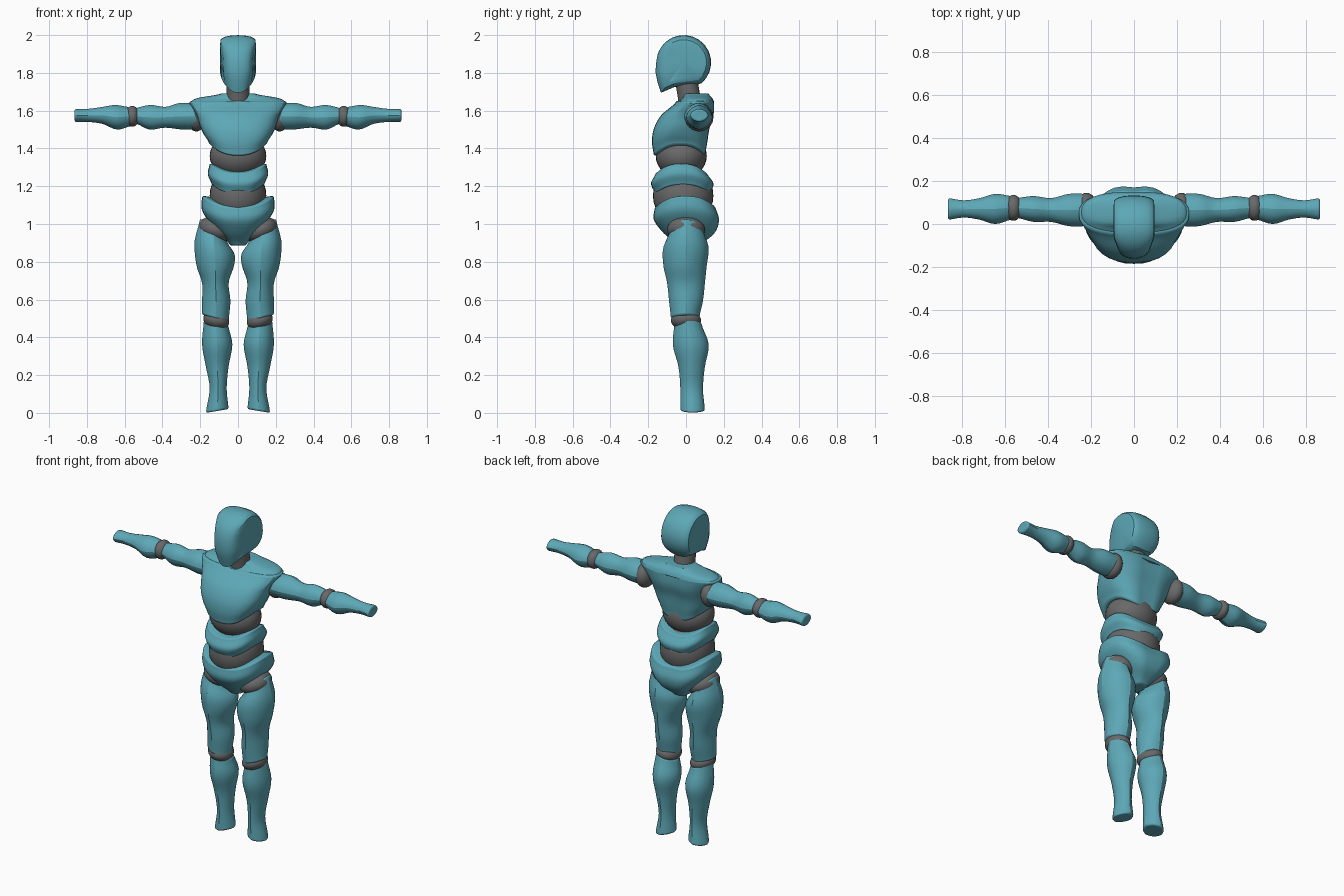
import bpy, bmesh
from math import sin, cos, pi, radians, sqrt, copysign
from mathutils import Vector

if "Cube" in bpy.data.objects:
    bpy.data.objects.remove(bpy.data.objects["Cube"], do_unlink=True)


def material(name, red, green, blue):
    made = bpy.data.materials.new(name)
    made.use_nodes = True
    colour = (red, green, blue, 1)
    made.diffuse_color = colour
    made.node_tree.nodes["Principled BSDF"].inputs["Base Color"].default_value = colour
    return made


TEAL = material("teal shell", .11, .39, .47)
GREY = material("grey joint", .14, .14, .14)
SIDES = 32
STEPS = 16


def skin(name, rings, mat, rim):
    """Bridge closed rings of points, cap both ends and round the rims."""
    bm = bmesh.new()
    loops = [[bm.verts.new(point) for point in ring] for ring in rings]
    for lower, upper in zip(loops, loops[1:]):
        for i in range(len(lower)):
            bm.faces.new((lower[i - 1], lower[i], upper[i], upper[i - 1]))
    for end in (loops[0], loops[-1]):
        centre = bm.verts.new(sum((v.co for v in end), Vector()) / len(end))
        for i in range(len(end)):
            bm.faces.new((end[i - 1], end[i], centre))
    bmesh.ops.recalc_face_normals(bm, faces=bm.faces)
    mesh = bpy.data.meshes.new(name)
    bm.to_mesh(mesh)
    bm.free()
    mesh.materials.append(mat)
    part = bpy.data.objects.new(name, mesh)
    bpy.context.collection.objects.link(part)
    if rim:
        bevel = part.modifiers.new("rounded rim", "BEVEL")
        bevel.width, bevel.segments = rim, 3
        bevel.limit_method, bevel.angle_limit = "ANGLE", radians(50)
    bpy.ops.object.select_all(action="DESELECT")
    part.select_set(True)
    bpy.context.view_layer.objects.active = part
    bpy.ops.object.shade_smooth_by_angle(angle=radians(25))


def curve(values, t):
    """Smooth curve through evenly spaced values, or a constant."""
    if not isinstance(values, tuple):
        return values
    last = len(values) - 1
    k = min(int(t * last), last - 1)
    t = t * last - k
    a, b, c, d = (values[min(max(k + step, 0), last)] for step in (-1, 0, 1, 2))
    slope_in, slope_out = (c - a) / 2, (d - b) / 2
    bend = slope_in + slope_out - 2 * (c - b)
    return b + t * (slope_in + t * (c - b - slope_in - bend + t * bend))


def shell(name, start, end, outer, front, back, inner=None, lift=0, tilt=0,
          power=2, ridge=0, groove=0, side=1, arm_height=None, mat=TEAL, rim=.01):
    """Loft from start to end between outline curves; arms run sideways."""
    rings = []
    for step in range(STEPS + 1):
        t = step / STEPS
        high, near, far = curve(outer, t), curve(front, t), curve(back, t)
        low = -high if inner is None else curve(inner, t)
        ring = []
        for i in range(SIDES):
            angle = 2 * pi * i / SIDES
            c, s = cos(angle), sin(angle)
            r = 1 - ridge + ridge / (abs(c) + abs(s))
            across = copysign(abs(c) ** (2 / power), c) * r
            deep = copysign(abs(s) ** (2 / power), s) * r
            u = (high + low + (high - low) * across) / 2
            v = (near + far + (far - near) * deep) / 2
            if s > 0:
                v -= groove * max(0, 1 - abs(u) / .07)
            w = start + (end - start) * t + curve(lift, t) * c * c + curve(tilt, t) * across
            if arm_height:
                ring.append((side * w, v, arm_height + u))
            else:
                ring.append((side * u, v, w))
        rings.append(ring)
    skin(name, rings, mat, rim)


def ball(name, centre, radii, lean=0):
    bpy.ops.mesh.primitive_uv_sphere_add(segments=SIDES, ring_count=STEPS, radius=1,
                                         location=centre, rotation=(0, lean, 0))
    part = bpy.context.object
    part.name = name
    part.scale = radii
    part.data.materials.append(GREY)
    bpy.ops.object.shade_smooth()


def head(middle=1.855, radius=.145):
    """Thick round disc whose front narrows into a visor and chin."""
    profile = [(radius * cos(radians(a)), radius * sin(radians(a)))
               for a in range(-50, 176, 15)]
    profile += [(-.15, -.05), (-.14, -.1), (-.12, -.16), (-.05, -.13), (.03, -.12)]
    rings = []
    for a in range(-90, 91, 15):
        x = .095 * sin(radians(a))
        scale = .66 + .34 * sqrt(max(0, cos(radians(a))))
        ring = []
        for y, z in profile:
            y, z = y * scale, z * scale
            narrow = 1 - .4 * min(1, max(0, -y * 10 - .5))
            taper = min(1, .65 + max(0, z + .16) * 3.5)
            ring.append((x * narrow * taper, y - .012, middle + z))
        rings.append(ring)
    skin("head", rings, TEAL, rim=0)


head()

# Torso shells
shell("chest", 1.36, 1.65, power=2.5, groove=.015, lift=(.06, .04, .01, 0, 0),
      outer=(.15, .18, .2, .22, .26),
      front=(-.17, -.18, -.17, -.13, -.05),
      back=(.11, .12, .13, .15, .15))
shell("shoulder_yoke", 1.64, 1.69, power=2.5,
      outer=(.25, .22, .09), front=(-.05, -.02, -.01), back=(.15, .14, .12))
shell("abdomen_plate", 1.16, 1.27, power=2.5, lift=.05,
      outer=(.14, .16, .15), front=(-.165, -.185, -.16), back=(.13, .145, .11))
shell("pelvis", .885, 1.09, power=2.5, groove=.01, lift=(0, .03, .05, .06),
      outer=(.04, .13, .19, .19),
      front=(-.05, -.12, -.17, -.165),
      back=(.09, .16, .18, .16))

# Grey core between the shells
shell("neck", 1.64, 1.78, outer=.06, front=(-.04, -.06), back=(.08, .06), mat=GREY)
ball("upper_core", (0, -.025, 1.36), (.15, .135, .12))
ball("lower_core", (0, -.015, 1.15), (.15, .16, .16))

for label, side in (("left_", 1), ("right_", -1)):
    # Joints
    ball(label + "shoulder_joint", (side * .22, .07, 1.565), (.05, .075, .075))
    ball(label + "elbow_joint", (side * .56, .075, 1.57), (.04, .06, .055))
    ball(label + "hip_joint", (side * .12, 0, .97), (.09, .1, .065), lean=side * -.4)
    ball(label + "knee_joint", (side * .115, 0, .49), (.07, .08, .05), lean=side * -.3)

    # Arm, reaching out sideways
    shell(label + "upper_arm", .22, .55, side=side, arm_height=1.57, ridge=.2,
          outer=(.07, .07, .05, .06, .04), inner=(-.07, -.07, -.06, -.07, -.04),
          front=(-.01, -.01, .01, .01, .03), back=(.14, .14, .12, .13, .12),
          tilt=(.02, .01, 0, 0, .01))
    shell(label + "forearm", .57, .865, side=side, arm_height=1.57, ridge=.2,
          outer=(.05, .06, .05, .04, .04), inner=(-.05, -.07, -.04, -.03, -.03),
          front=(.02, 0, .02, .03, .02), back=(.13, .14, .12, .11, .12),
          tilt=(.01, 0, 0))

    # Leg, standing straight
    shell(label + "thigh", .5, .97, side=side, ridge=.2,
          outer=(.19, .19, .19, .22, .23, .2), inner=(.05, .04, .05, .02, .02, .06),
          front=(-.08, -.09, -.1, -.12, -.12, -.08), back=(.07, .09, .1, .11, .12, .09),
          tilt=(.02, 0, 0, 0, .03, .06))
    shell(label + "lower_leg", .01, .48, side=side, ridge=.2,
          outer=(.17, .15, .17, .19, .18), inner=(.05, .06, .05, .03, .05),
          front=(-.03, -.03, -.04, -.07, -.06), back=(.1, .09, .1, .12, .08),
          tilt=(-.01, 0, 0, 0, .02))
